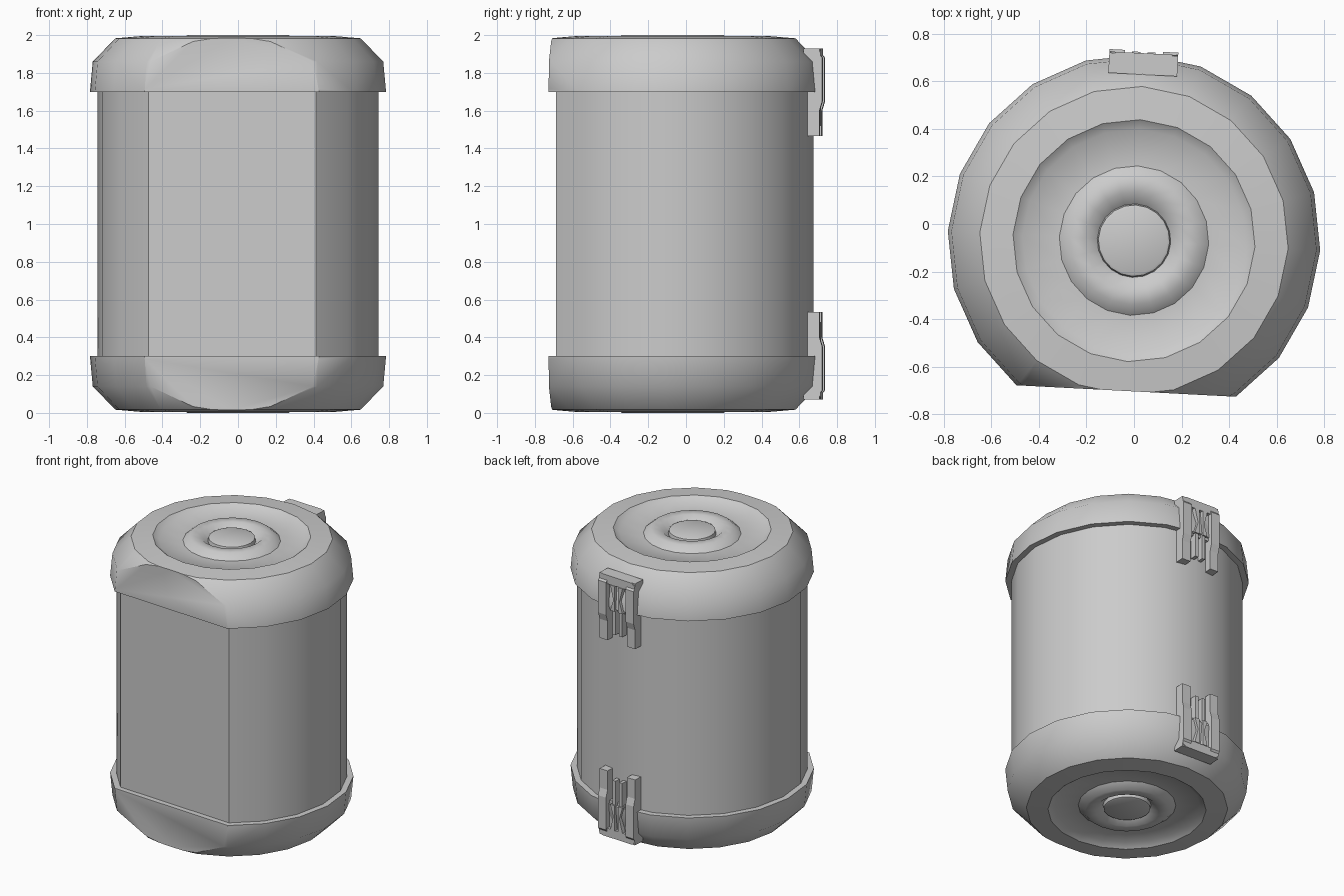
import bpy, bmesh, math
from mathutils import Matrix, Vector

if "Cube" in bpy.data.objects:
    bpy.data.objects.remove(bpy.data.objects["Cube"])

# whole model is turned 3 degrees about its axis
PLACE = Matrix.Translation((0, -0.07, 0)) @ Matrix.Rotation(math.radians(-3), 4, 'Z')
FLIP = Matrix.Translation((0, 0, 2)) @ Matrix.Scale(-1, 4, (0, 0, 1))
SIDES = 20


def finish(bm, name, flip, smooth):
    bm.transform(PLACE @ FLIP if flip else PLACE)
    bmesh.ops.recalc_face_normals(bm, faces=bm.faces)
    me = bpy.data.meshes.new(name)
    bm.to_mesh(me)
    bm.free()
    ob = bpy.data.objects.new(name, me)
    bpy.context.collection.objects.link(ob)
    if smooth:
        bpy.ops.object.select_all(action='DESELECT')
        ob.select_set(True)
        bpy.context.view_layer.objects.active = ob
        bpy.ops.object.shade_smooth_by_angle(angle=math.radians(41))
    return ob


def lathe(name, profile, cut, flip=False):
    """Turn (radius, z) points around z, then slice the front flat at y = -cut."""
    bm = bmesh.new()
    rings = []
    for r, z in profile:
        rings.append([bm.verts.new((r * math.cos(a), r * math.sin(a), z))
                      for a in (math.radians(90 + 360 * k / SIDES) for k in range(SIDES))])
    for lo, hi in zip(rings, rings[1:]):
        for k in range(SIDES):
            n = (k + 1) % SIDES
            bm.faces.new((lo[k], lo[n], hi[n], hi[k]))
    bm.faces.new(rings[0])
    bm.faces.new(rings[-1])
    res = bmesh.ops.bisect_plane(bm, geom=bm.verts[:] + bm.edges[:] + bm.faces[:], dist=1e-5,
                                 plane_co=(0, -cut, 0), plane_no=(0, -1, 0), clear_outer=True)
    bmesh.ops.holes_fill(bm, edges=[e for e in bm.edges if e.is_boundary], sides=0)
    return finish(bm, name, flip, True)


def extrude(bm, pts, vec):
    """Closed prism from a list of points swept along a vector."""
    a = [bm.verts.new(p) for p in pts]
    b = [bm.verts.new(Vector(p) + Vector(vec)) for p in pts]
    bm.faces.new(a)
    bm.faces.new(b)
    for i in range(len(a)):
        j = (i + 1) % len(a)
        bm.faces.new((a[i], a[j], b[j], b[i]))


def latch(name, flip):
    bm = bmesh.new()
    # side legs with a stepped outer face
    leg = [(0.715, 1.465), (0.785, 1.465), (0.785, 1.60), (0.80, 1.65),
           (0.80, 1.88), (0.785, 1.90), (0.785, 1.93), (0.70, 1.93)]
    for s in (-1, 1):
        extrude(bm, [(s * 0.145, y, z) for y, z in leg], (-s * 0.065, 0, 0))
        # thin inner rods
        extrude(bm, [(s * 0.015, 0.72, 1.52), (s * 0.04, 0.72, 1.52),
                     (s * 0.04, 0.785, 1.52), (s * 0.015, 0.785, 1.52)], (0, 0, 0.20))
        # hourglass clip halves
        extrude(bm, [(s * 0.015, 0.71, 1.69), (s * 0.05, 0.71, 1.69), (s * 0.025, 0.71, 1.77),
                     (s * 0.05, 0.71, 1.87), (s * 0.015, 0.71, 1.87)], (0, 0.085, 0))
    # top bridge and backing plate
    extrude(bm, [(-0.145, 0.70, 1.87), (0.145, 0.70, 1.87), (0.145, 0.70, 1.91),
                 (0.12, 0.70, 1.93), (-0.12, 0.70, 1.93), (-0.145, 0.70, 1.91)], (0, 0.09, 0))
    extrude(bm, [(-0.09, 0.70, 1.68), (0.09, 0.70, 1.68),
                 (0.09, 0.70, 1.88), (-0.09, 0.70, 1.88)], (0, 0.065, 0))
    return finish(bm, name, flip, False)


# drum body
lathe("canister_body", [(0.745, 0.25), (0.745, 1.75)], 0.597)

# domed end caps with recessed ring, raised boss and centre button
cap = [(0.785, 1.70), (0.77, 1.86), (0.65, 1.983), (0.51, 1.995), (0.47, 1.965), (0.315, 1.962),
       (0.27, 2.0), (0.205, 2.0), (0.155, 1.96), (0.15, 1.985), (0.14, 1.99)]
for label, flip in (("top", False), ("bottom", True)):
    lathe(label + "_cap", cap, 0.634, flip)
    latch(label + "_latch", flip)
